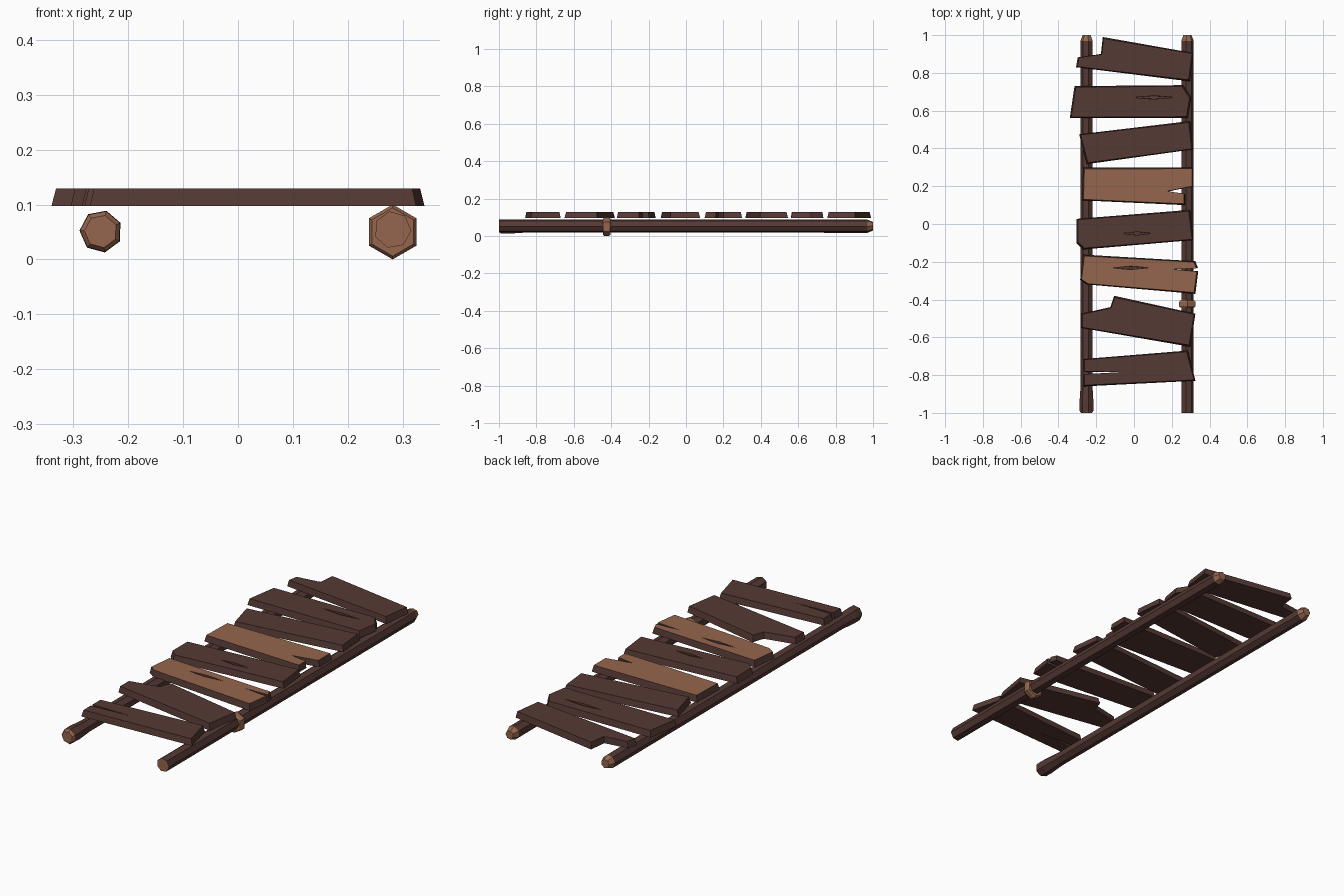
import bpy, bmesh, math

if "Cube" in bpy.data.objects:
    bpy.data.objects.remove(bpy.data.objects["Cube"])


def material(name, rgb):
    m = bpy.data.materials.new(name)
    m.diffuse_color = (*rgb, 1)
    m.use_nodes = True
    m.node_tree.nodes["Principled BSDF"].inputs["Base Color"].default_value = m.diffuse_color
    return m


DARK = material("dark_bark", (0.090, 0.041, 0.034))
LIGHT = material("light_wood", (0.30, 0.134, 0.075))


def finish(bm, name):
    bmesh.ops.recalc_face_normals(bm, faces=bm.faces)
    me = bpy.data.meshes.new(name)
    bm.to_mesh(me)
    bm.free()
    me.materials.append(DARK)
    me.materials.append(LIGHT)
    ob = bpy.data.objects.new(name, me)
    bpy.context.collection.objects.link(ob)
    return ob


def prism(pts, z0, z1, sx, sy, top_index=0):
    """Outline extruded upward, the top scaled about its middle."""
    bm = bmesh.new()
    cx = (min(p[0] for p in pts) + max(p[0] for p in pts)) / 2
    cy = (min(p[1] for p in pts) + max(p[1] for p in pts)) / 2
    lo = [bm.verts.new((x, y, z0)) for x, y in pts]
    hi = [bm.verts.new((cx + (x - cx) * sx, cy + (y - cy) * sy, z1)) for x, y in pts]
    bm.faces.new(lo)
    bm.faces.new(hi).material_index = top_index
    n = len(pts)
    for i in range(n):
        bm.faces.new((lo[i], lo[(i + 1) % n], hi[(i + 1) % n], hi[i]))
    return bm


def pole(name, x, z, sides, phase, rings, light):
    """Loft of rings (y, radius) along y; light(y) picks pale faces."""
    bm = bmesh.new()
    loops = []
    for y, r in rings:
        loops.append([bm.verts.new((x + r * math.cos(phase + math.tau * i / sides), y,
                                    z + r * math.sin(phase + math.tau * i / sides)))
                      for i in range(sides)])
    for a, b in zip(loops, loops[1:]):
        for i in range(sides):
            j = (i + 1) % sides
            bm.faces.new((a[i], a[j], b[j], b[i]))
    bm.faces.new(loops[0])
    bm.faces.new(loops[-1])
    for f in bm.faces:
        f.material_index = int(light(f.calc_center_median().y))
    return finish(bm, name)


# rails with pale cut ends
pole("left_rail", -0.25, 0.051, 7, math.radians(75),
     [(-1, 0.030), (-0.99, 0.038), (-0.95, 0.039), (-0.86, 0.033), (0.97, 0.034), (1, 0.022)],
     lambda y: y < -0.985 or y > 0.98)
pole("right_rail", 0.282, 0.054, 7, math.radians(100),
     [(-1, 0.034), (-0.3, 0.034), (0.4, 0.034), (0.97, 0.034), (1, 0.022)],
     lambda y: y < -0.985 or y > 0.98)

# binding around the right rail
pole("rail_binding", 0.282, 0.05, 6, math.radians(90),
     [(-0.443, 0.044), (-0.435, 0.050), (-0.413, 0.050), (-0.405, 0.044)], lambda y: True)

# planks from front to back: outline, pale top?, crack (x0, x1, y)
PLANKS = [
    ([(-0.27, -0.86), (0.325, -0.83), (0.285, -0.67), (-0.27, -0.715),
      (-0.27, -0.782), (-0.06, -0.785), (-0.27, -0.797)], 0, None),
    ([(-0.28, -0.55), (0.298, -0.65), (0.325, -0.475), (-0.105, -0.38),
      (-0.125, -0.44), (-0.28, -0.475)], 0, None),
    ([(-0.25, -0.32), (0.325, -0.37), (0.34, -0.25), (0.21, -0.238), (0.338, -0.232),
      (0.325, -0.197), (-0.27, -0.162), (-0.285, -0.295)], 1, (-0.11, 0.075, -0.232)),
    ([(-0.27, -0.135), (0.315, -0.085), (0.297, 0.075), (-0.305, 0.027), (-0.305, -0.1)],
     0, (-0.06, 0.09, -0.05)),
    ([(-0.275, 0.125), (0.27, 0.1), (0.27, 0.158), (0.18, 0.172), (0.315, 0.2),
      (0.315, 0.3), (-0.27, 0.298)], 1, None),
    ([(-0.25, 0.317), (0.312, 0.395), (0.297, 0.545), (-0.29, 0.475)], 0, None),
    ([(-0.34, 0.56), (0.285, 0.562), (0.302, 0.67), (0.26, 0.735), (-0.315, 0.73)],
     0, (0.0, 0.21, 0.67)),
    ([(-0.307, 0.83), (0.296, 0.755), (0.315, 0.905), (-0.165, 0.99),
      (-0.175, 0.9), (-0.298, 0.882)], 0, None),
]
for i, (pts, pale, crack) in enumerate(PLANKS, 1):
    plank = finish(prism(pts, 0.097, 0.129, 0.975, 0.93, pale), f"plank_{i}")
    if crack:
        # shallow split sunk into the top face
        x0, x1, y = crack
        m = (x0 + x1) / 2
        cutter = finish(prism([(x0, y), (m, y - 0.008), (x1, y), (m, y + 0.008)],
                              0.118, 0.14, 1.05, 1.3), f"crack_cutter_{i}")
        cutter.hide_render = True
        cutter.hide_viewport = False
        cutter.display_type = 'WIRE'
        mod = plank.modifiers.new("crack", 'BOOLEAN')
        mod.operation = 'DIFFERENCE'
        mod.solver = 'EXACT'
        mod.object = cutter
